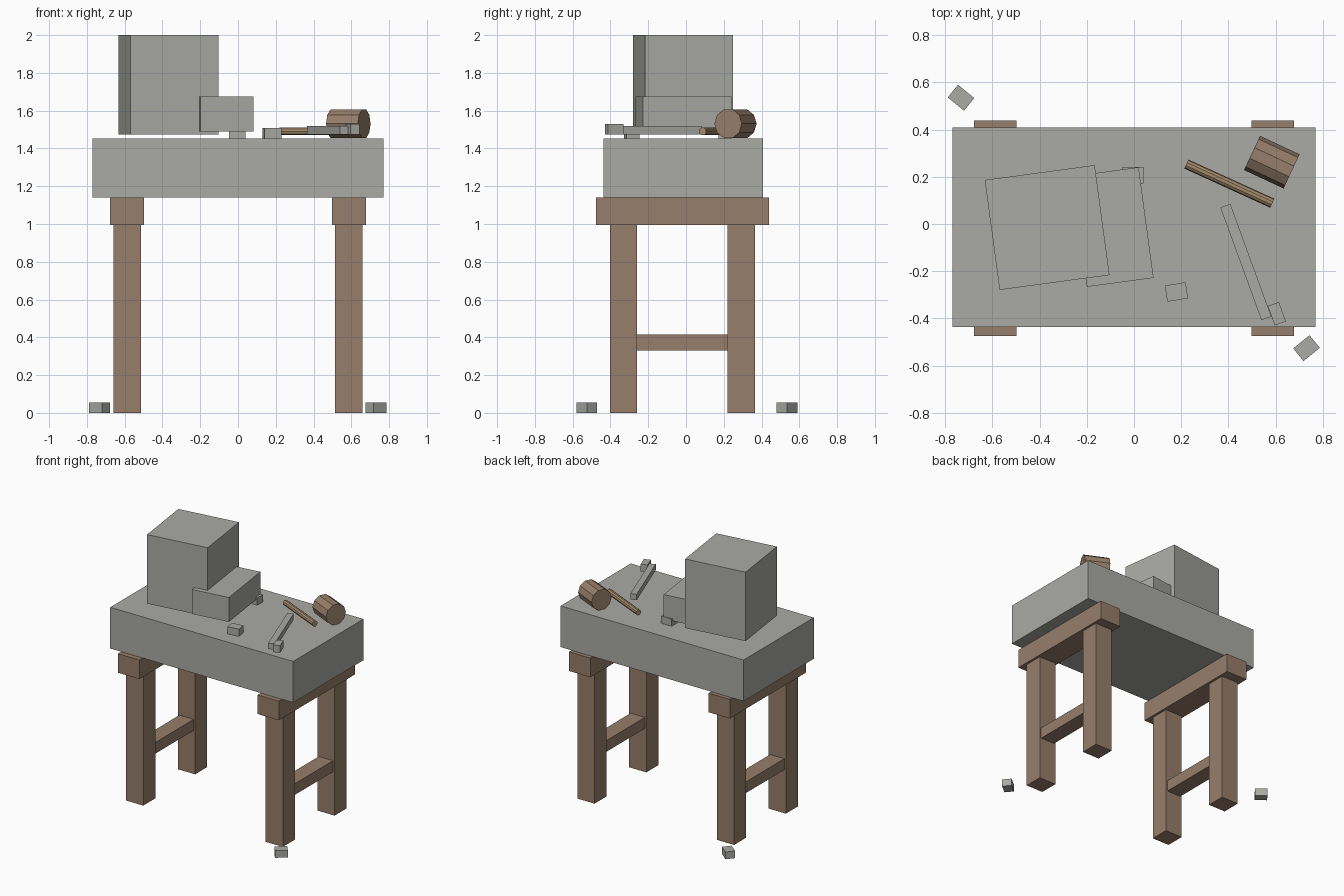
import bpy
from math import radians

default = bpy.data.objects.get("Cube")
if default:
    bpy.data.objects.remove(default, do_unlink=True)


def material(name, rgb):
    m = bpy.data.materials.new(name)
    m.use_nodes = True
    m.diffuse_color = (*rgb, 1)
    m.node_tree.nodes["Principled BSDF"].inputs["Base Color"].default_value = (*rgb, 1)
    return m


stone = material("grey stone", (0.40, 0.40, 0.375))
wood = material("brown wood", (0.31, 0.21, 0.145))
pale_wood = material("pale wood", (0.38, 0.26, 0.15))


def box(name, mat, x, y, bottom, top, length, depth, angle=0):
    """Block centred on x, y, between two heights, turned about z."""
    bpy.ops.mesh.primitive_cube_add(size=1, location=(x, y, (bottom + top) / 2),
                                    rotation=(0, 0, radians(angle)))
    ob = bpy.context.object
    ob.name = name
    ob.scale = (length, depth, top - bottom)
    ob.data.materials.append(mat)
    return ob


def log(name, mat, x, y, z, radius, length, angle, sides):
    """Faceted cylinder lying flat, turned about z."""
    bpy.ops.mesh.primitive_cylinder_add(vertices=sides, radius=radius, depth=length,
                                        location=(x, y, z),
                                        rotation=(0, radians(90), radians(angle)))
    ob = bpy.context.object
    ob.name = name
    ob.data.materials.append(mat)


# Stone table top
box("table_top", stone, 0, -0.014, 1.14, 1.453, 1.54, 0.845)

# Two wooden trestles
for side, x in (("right", -0.587), ("left", 0.587)):
    box(f"{side}_beam", wood, x, -0.018, 0.995, 1.14, 0.18, 0.915)
    box(f"{side}_rung", wood, x, -0.02, 0.33, 0.415, 0.12, 0.49)
    for end, y in (("front", -0.331), ("back", 0.292)):
        box(f"{end}_{side}_leg", wood, x, y, 0, 0.995, 0.145, 0.145)

# Carved blocks on the table
box("tall_block", stone, -0.368, -0.015, 1.475, 2.0, 0.47, 0.47, 7.7)
box("low_block", stone, -0.09, -0.013, 1.49, 1.676, 0.285, 0.473, 7.7)

# Loose stone chips on the table and the floor
chips = ((-0.004, 0.207, 1.453, 0), (0.18, -0.288, 1.453, 9),
         (-0.733, 0.535, 0, -39), (0.731, -0.526, 0, 39))
for i, (x, y, z, angle) in enumerate(chips):
    box(f"chip_{i + 1}", stone, x, y, z, z + 0.055, 0.089, 0.069, angle)

# Stone chisel
box("chisel_shaft", stone, 0.474, -0.161, 1.475, 1.52, 0.508, 0.045, -70)
box("chisel_head", stone, 0.605, -0.38, 1.475, 1.53, 0.087, 0.05, -70)

# Mallet head and its loose handle
log("mallet_head", wood, 0.584, 0.262, 1.531, 0.08, 0.185, -25, 10)
log("mallet_handle", pale_wood, 0.404, 0.171, 1.49, 0.021, 0.40, -24.5, 10)
